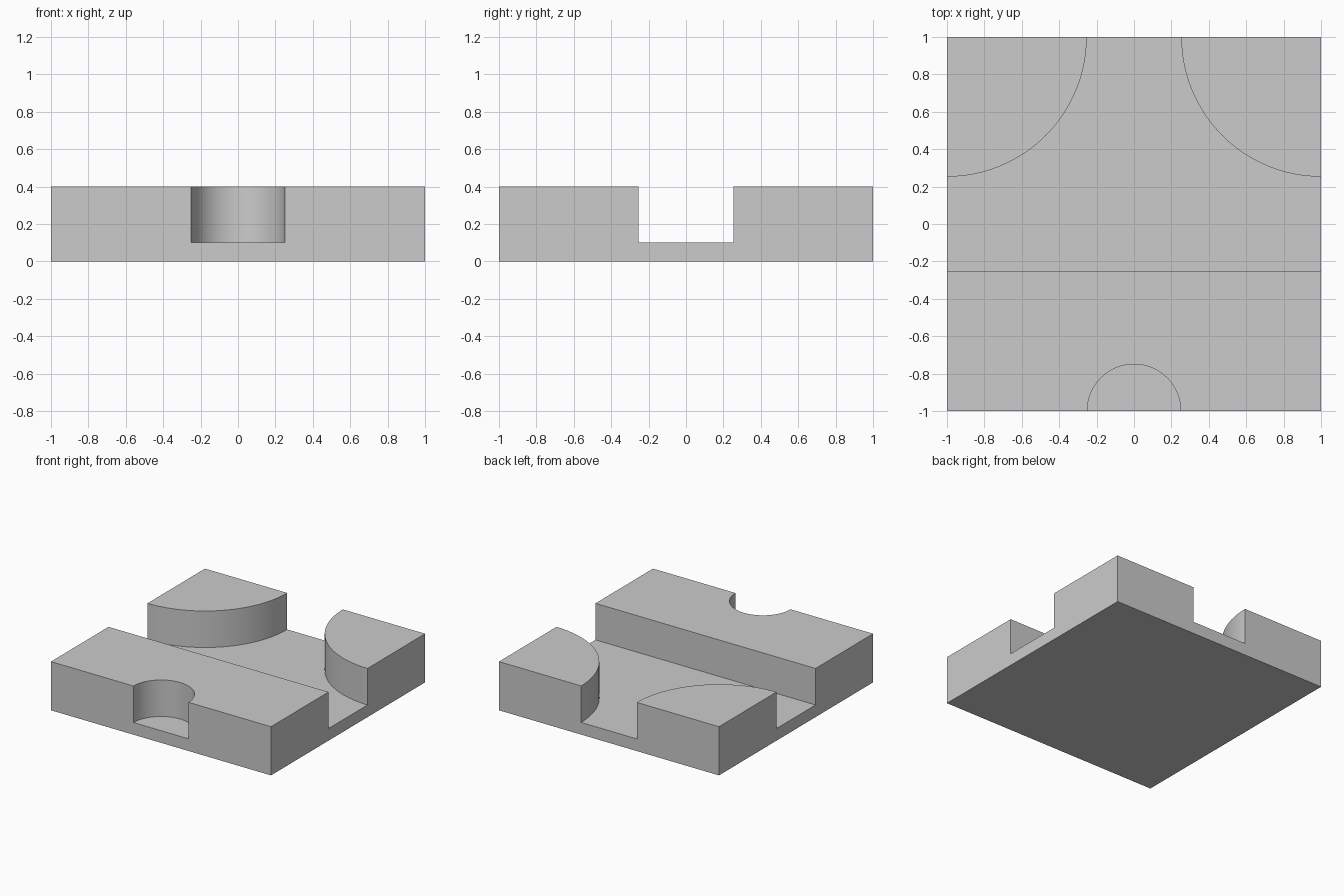
import bpy, bmesh
from math import sin, cos, pi

if "Cube" in bpy.data.objects:
    bpy.data.objects.remove(bpy.data.objects["Cube"])

WIDTH, HEIGHT, FLOOR = 2.0, 0.4, 0.1
HALF_ROAD = 0.253
CORNER_R = 1 - HALF_ROAD
NOTCH_R = 0.25
OVER = 0.2


def prism(name, outline, z0, z1):
    """Extrude a counter-clockwise outline from z0 to z1."""
    bm = bmesh.new()
    face = bm.faces.new([bm.verts.new((x, y, z0)) for x, y in outline])
    top = bmesh.ops.extrude_face_region(bm, geom=[face])["geom"]
    verts = [g for g in top if isinstance(g, bmesh.types.BMVert)]
    bmesh.ops.translate(bm, vec=(0, 0, z1 - z0), verts=verts)
    bmesh.ops.recalc_face_normals(bm, faces=bm.faces)
    mesh = bpy.data.meshes.new(name)
    bm.to_mesh(mesh)
    bm.free()
    obj = bpy.data.objects.new(name, mesh)
    bpy.context.collection.objects.link(obj)
    return obj


def arc(cx, cy, r, a0, a1, n):
    return [(cx + r * cos(a0 + (a1 - a0) * i / n),
             cy + r * sin(a0 + (a1 - a0) * i / n)) for i in range(n + 1)]


# Square tile block
h = WIDTH / 2
tile = prism("tile", [(-h, -h), (h, -h), (h, h), (-h, h)], 0, HEIGHT)

# T-shaped channel with two large rounded corners at the back
right = [(h + OVER, -HALF_ROAD), (h + OVER, HALF_ROAD)]
right += arc(h, h, CORNER_R, 1.5 * pi, pi, 32)
right += [(HALF_ROAD, h + OVER)]
left = [(-x, y) for x, y in reversed(right)]
channel = prism("channel_cutter", right + left, FLOOR, HEIGHT + OVER)

# Half-round notch in the front edge
notch = prism("notch_cutter", arc(0, -h, NOTCH_R, 0, 2 * pi, 64)[:-1],
              FLOOR, HEIGHT + OVER)

# Carve the tile
bpy.context.view_layer.objects.active = tile
tile.select_set(True)
for cutter in (channel, notch):
    cutter.hide_render = True
    mod = tile.modifiers.new(cutter.name, 'BOOLEAN')
    mod.operation = 'DIFFERENCE'
    mod.solver = 'EXACT'
    mod.object = cutter
    bpy.ops.object.modifier_apply(modifier=mod.name)
    bpy.data.objects.remove(cutter)

bpy.ops.object.shade_smooth_by_angle()
